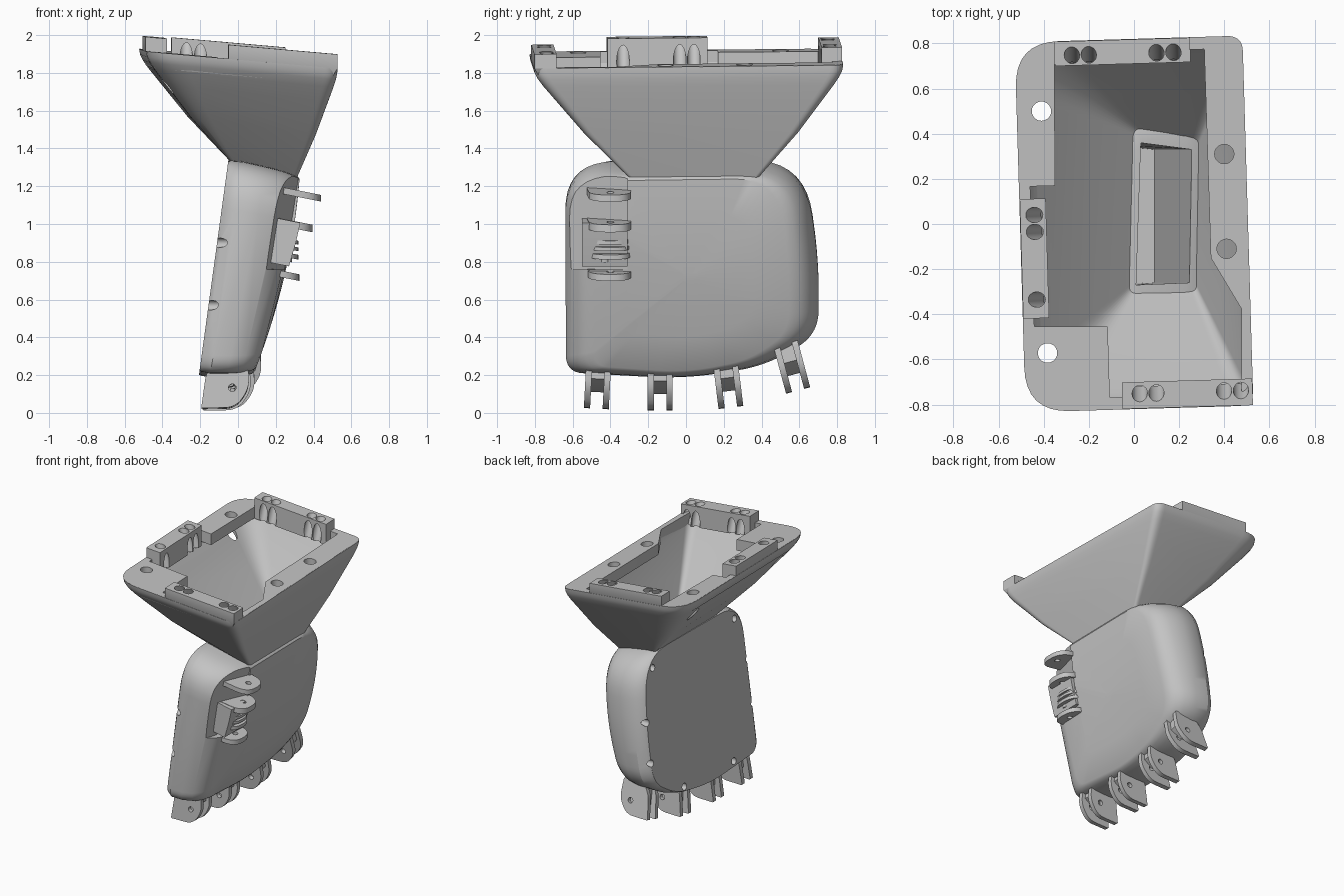
import bpy, bmesh, math
from mathutils import Vector, Matrix

old = bpy.data.objects.get("Cube")
if old:
    bpy.data.objects.remove(old)

GREY = (0.55, 0.55, 0.55, 1)
grey = bpy.data.materials.new("plain grey")
grey.use_nodes = True
grey.diffuse_color = GREY
grey.node_tree.nodes["Principled BSDF"].inputs["Base Color"].default_value = GREY
parts = []


def loft(name, rings, tube=False):
    """Closed solid through a list of equally long point rings."""
    bm = bmesh.new()
    rows = [[bm.verts.new(p) for p in ring] for ring in rings]
    n = len(rows[0])
    for a, b in zip(rows, rows[1:] + rows[:1] if tube else rows[1:]):
        for i in range(n):
            j = (i + 1) % n
            bm.faces.new((a[i], a[j], b[j], b[i]))
    if not tube:
        bm.faces.new(rows[0][::-1])
        bm.faces.new(rows[-1])
    if bm.calc_volume(signed=True) < 0:
        bmesh.ops.reverse_faces(bm, faces=bm.faces)
    mesh = bpy.data.meshes.new(name)
    bm.to_mesh(mesh)
    bm.free()
    mesh.materials.append(grey)
    ob = bpy.data.objects.new(name, mesh)
    bpy.context.collection.objects.link(ob)
    parts.append(ob)
    return ob


def rounded(points, radii, n=6):
    """Polygon with each corner replaced by a curve."""
    pts = [Vector(p) for p in points]
    out = []
    for i, c in enumerate(pts):
        a = c + (pts[i - 1] - c).normalized() * radii[i]
        b = c + (pts[(i + 1) % len(pts)] - c).normalized() * radii[i]
        for k in range(n + 1):
            t = k / n
            out.append(a * (1 - t) ** 2 + c * 2 * t * (1 - t) + b * t * t)
    return out


def rod(name, p, q, r, n=20):
    p, q = Vector(p), Vector(q)
    turn = (q - p).to_track_quat('Z', 'Y')
    ring = [turn @ Vector((r * math.cos(k * math.tau / n), r * math.sin(k * math.tau / n), 0))
            for k in range(n)]
    return loft(name, [[p + v for v in ring], [q + v for v in ring]])


def cut(ob, cutters):
    for c in cutters:
        c.hide_render = True
        mod = ob.modifiers.new("cut", 'BOOLEAN')
        mod.operation, mod.solver, mod.object = 'DIFFERENCE', 'EXACT', c
        bpy.context.view_layer.objects.active = ob
        bpy.ops.object.modifier_apply(modifier=mod.name)
        parts.remove(c)
        bpy.data.objects.remove(c)


# Tilted frame of the hopper rim
TURN = Matrix.Rotation(math.radians(1.7), 3, 'Z')


def rim(x, y, h=0):
    p = TURN @ Vector((x, y, 0))
    return Vector((p.x, p.y, 1.876 - 0.088 * p.x + 0.008 * p.y + h))


def corners(w, d, h=0):
    return [rim(w, -d, h), rim(w, d, h), rim(-w, d, h), rim(-w, -d, h)]


RADII = (0.07, 0.07, 0.2, 0.2)


def funnel(top, neck):
    rings = []
    for t, s in ((0, 0), (.05, .01), (.1, .04), (.17, .1), (.3, .23), (.6, .53), (1, 1)):
        pts = []
        for a, (x, y) in zip(top, neck):
            p = a.lerp(Vector((x, y, 0)), s)
            p.z = a.z + (1.32 - 0.257 * x - a.z) * t
            pts.append(p)
        rings.append(rounded(pts, [r * (1 - s) + 0.025 * s for r in RADII], 8))
    return rings


# Hopper shell
outside = funnel(corners(0.505, 0.82), [(.31, -.3), (.31, .38), (-.04, .43), (-.04, -.31)])
inside = funnel(corners(0.475, 0.79), [(.27, -.28), (.28, .36), (.02, .41), (-.01, -.29)])
hopper = loft("hopper", outside + inside[::-1], tube=True)


def rim_holes(spots, depth):
    return [rod("rim_hole", rim(x, y, 0.1), rim(x, y, -depth), 0.043) for x, y in spots]


side_spots = [(-.395, .512), (-.4, -.56)]
cut(hopper, rim_holes(side_spots, 0.4))

# Rim flange with irregular opening
flange = loft("rim_flange", [rounded(corners(w, d, h), RADII, 8)
                             for w, d, h in ((.47, .78, -.085), (.503, .818, .001))])
hole = [(-.33, .765), (-.345, .18), (-.455, .18), (-.455, -.44), (-.13, -.45), (-.13, -.765),
        (.455, -.765), (.465, -.39), (.336, -.16), (.334, .765)]
opening = loft("rim_opening", [[rim(x, y, h) for x, y in hole] for h in (-.15, .1)])
cut(flange, [opening] + rim_holes(side_spots + [(.409, .298), (.407, -.122)], 0.15))


# Raised screw blocks on the rim: x range, y range, hole spots, inward lean
def tuck(x, y):
    return max(-.455, min(.455, x)), max(-.77, min(.77, y))


for name, x0, x1, y0, y1, spots, lean in (
        ("side_block", -.503, -.388, -.405, .125, [(-.447, y) for y in (.053, -.022, -.322)], (.08, 0)),
        ("rear_block", -.33, .272, .71, .818, [(x, .762) for x in (-.253, -.178, .122, .197)], (0, -.08)),
        ("front_block", -.075, .503, -.818, -.7, [(x, -.758) for x in (.003, .077, .377, .452)], (0, .08))):
    plan = [(x0, y0), (x1, y0), (x1, y1), (x0, y1)]
    block = loft(name, [[rim(*tuck(*p), -0.085) for p in plan], [rim(*p) for p in plan],
                        [rim(*p, 0.075) for p in plan]])
    cut(block, [rod("screw_hole", rim(x, y, 0.09), rim(x + lean[0], y + lean[1], -0.1), 0.034)
                for x, y in spots])


# Palm shell: one rounded outline carried from back to front
def back_x(z):
    return -0.2 + 0.137 * (z - 0.25)


def front_x(z):
    u = z - 0.25
    return 0.1 + 0.35 * u - 0.13 * u * u


outline = rounded([(-.64, 1.345), (.63, 1.36), (.705, .8), (.7, .42), (.42, .25), (0, .18), (-.635, .215)],
                  (.26, .3, .2, .13, .14, .2, .09), 9)
rings = []
for d, sy, sz in ((0, .05, .05), (0, .5, .5), (0, .92, .975), (.04, .95, .985), (.2, 1, 1), (.5, 1, 1),
                  (.75, .96, .995), (.9, .9, .98), (.97, .84, .965), (1, .77, .94),
                  (1, .5, .6), (1, .05, .05)):
    ring = []
    for y, z in outline:
        y, z = 0.02 + (y - 0.02) * sy, 0.76 + (z - 0.76) * sz
        x = back_x(z) + (front_x(z) - back_x(z)) * d
        ring.append((x, y, z - 0.085 * d * max(0, z - 0.25) / 1.1))
    rings.append(ring)
palm = loft("palm", rings)
cavity = loft("palm_cavity", [
    [(.09, -.26, .5), (.09, .33, .5), (-.1, .35, .5), (-.12, -.27, .5)],
    [(.27, -.26, 1.4), (.28, .33, 1.4), (.04, .36, 1.4), (.02, -.27, 1.4)]])
recess = loft("thumb_recess", [
    [(.12, -.7, .76), (.245, -.31, .76), (.6, -.31, .76), (.6, -.7, .76)],
    [(.21, -.7, 1.31), (.33, -.31, 1.31), (.6, -.31, 1.31), (.6, -.7, 1.31)]])
screws = [rod("back_screw", (back_x(z) - .1, y, z), (back_x(z) + .06, y, z), 0.026)
          for y, z in ((.5, 1.24), (.64, .88), (.645, .58), (-.5, 1.24), (-.6, .9), (-.6, .57), (-.3, .25), (.3, .28))]
cut(palm, [cavity, recess] + screws)

# Thumb mount block and its hinge lugs
loft("thumb_mount", [
    [(x + s, y, z - 0.2 * x) for x, y in ((.05, -.55), (.27, -.55), (.27, -.31), (.05, -.31))]
    for s, z in ((0, .83), (.035, .95), (.06, 1.06))])
for x, z, length, thick in ((.17, 1.19, .27, .035), (.15, 1.025, .245, .04), (.15, .935, .17, .02),
                            (.15, .9, .17, .02), (.14, .86, .18, .025), (.08, .765, .245, .035)):
    tab = rounded([(0, -.53), (length, -.51), (length, -.29), (0, -.29)], (.01, .1, .1, .01))
    lug = loft("thumb_lug", [[(x + p.x, p.y, z + h - 0.2 * p.x) for p in tab]
                             for h in (-thick / 2, thick / 2)])
    hx = x + length - 0.07
    cut(lug, [rod("pin_hole", (hx, -.4, z - .2), (hx, -.4, z + .2), 0.02)])
rod("thumb_pin", (.26, -.43, .8), (.28, -.43, .98), 0.025)

# Finger knuckles: two side plates joined by a web
side = rounded([(-.195, .012), (-.17, .19), (-.12, .27), (.05, .27), (.06, .12), (-.01, .015)],
               (.01, .03, .02, .02, .05, .06))
web = [(-.14, .1), (-.13, .27), (.02, .27), (.03, .17), (-.03, .13)]
for finger, dx, yc, dz, angle in (("little", 0, -.465, .01, -3), ("ring", .01, -.137, 0, 0),
                                  ("middle", .03, .215, .015, 7), ("index", .065, .545, .1, 15)):
    turn = Matrix.Rotation(math.radians(angle), 3, 'X')

    def place(x, y, z):
        return turn @ Vector((x, y, z - 0.2)) + Vector((dx, yc, dz + 0.2))

    for sign in (-1, 1):
        plate = loft(finger + "_knuckle_plate", [[place(p.x, sign * y, p.y) for p in side]
                                                 for y in (.033, .066)])
        cut(plate, [rod("pin_hole", place(-.03, -.2, .12), place(-.03, .2, .12), 0.02)])
    loft(finger + "_knuckle_web", [[place(x, y, z) for x, z in web] for y in (-.04, .04)])

# Smooth shading with sharp edges kept
bpy.ops.object.select_all(action='DESELECT')
for ob in parts:
    ob.select_set(True)
bpy.context.view_layer.objects.active = palm
bpy.ops.object.shade_smooth_by_angle(angle=math.radians(30))
